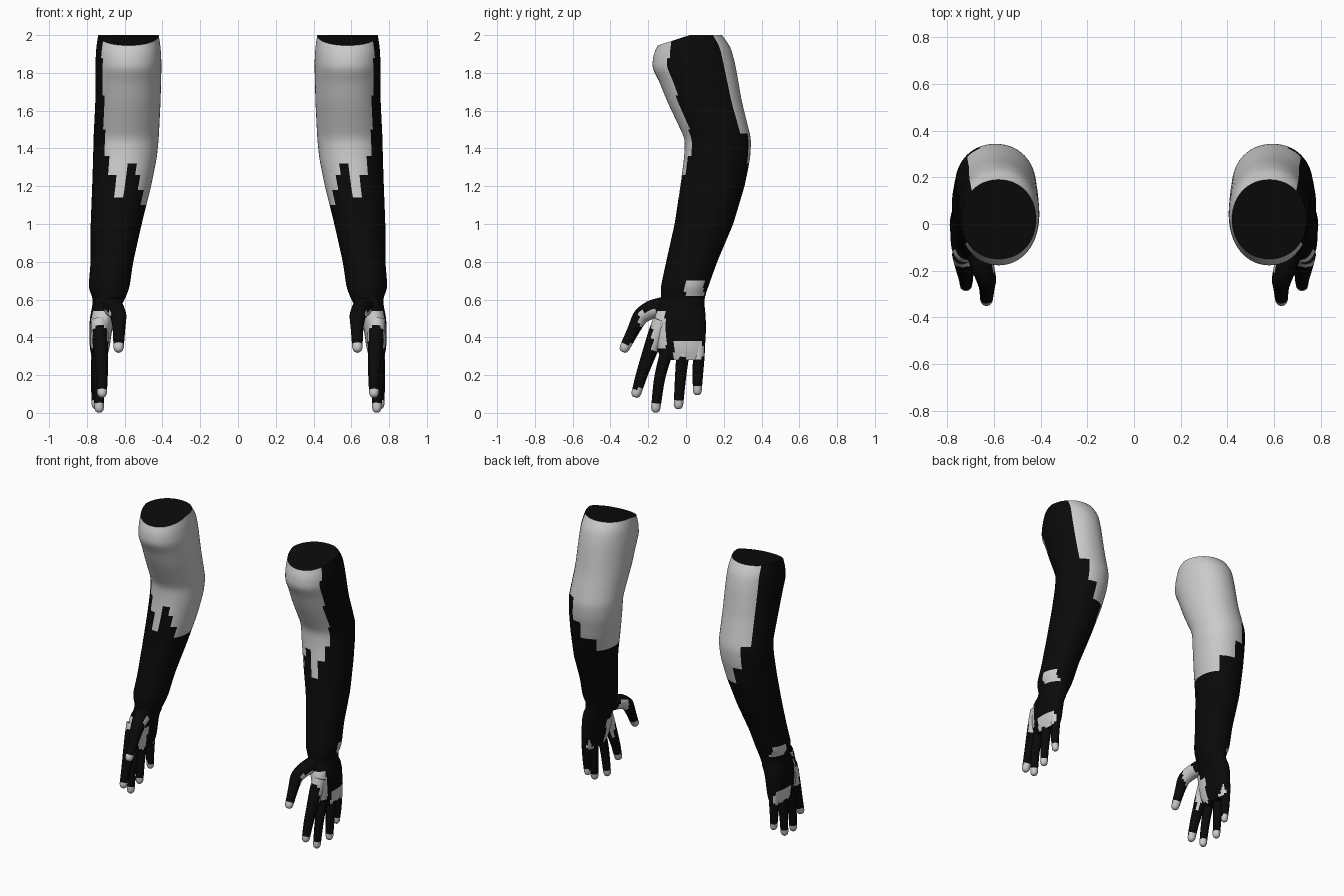
import bpy, bmesh, math
from mathutils import Vector

if "Cube" in bpy.data.objects:
    bpy.data.objects.remove(bpy.data.objects["Cube"])


def material(name, v):
    m = bpy.data.materials.new(name)
    m.diffuse_color = (v, v, v, 1)
    m.use_nodes = True
    m.node_tree.nodes["Principled BSDF"].inputs["Base Color"].default_value = m.diffuse_color
    return m


MATS = [material("black", 0.003), material("light_grey", 0.6)]

# arm outline: z, x min, x max, y min, y max
ARM = [(2.00, .42, .74, -.15, .19), (1.94, .41, .75, -.172, .235),
       (1.85, .405, .755, -.18, .26), (1.65, .41, .755, -.10, .295),
       (1.45, .42, .765, -.005, .345), (1.35, .43, .767, -.01, .34),
       (1.20, .46, .772, -.03, .31), (1.00, .51, .78, -.06, .25),
       (.80, .555, .78, -.105, .165), (.66, .575, .792, -.135, .115),
       (.60, .60, .765, -.13, .095), (.50, .655, .785, -.17, .105),
       (.42, .67, .787, -.17, .105), (.34, .68, .785, -.155, .10),
       (.28, .70, .77, -.13, .085)]

# upper sleeve edge: angle limit (0 outer, 90 back, 180 inner, 270 front), height
EDGE = [(45, 3), (70, 1.48), (90, 1.33), (130, 1.2), (218, 1.1), (236, 1.19),
        (250, 1.25), (262, 1.33), (284, 1.14), (298, 1.25), (308, 1.37)]

# light patches on the hand: x range, y range, z range
PATCHES = [((.70, .9), (-.005, .095), (.62, .71)), ((.70, .9), (-.065, .09), (.29, .38)),
           ((.64, .9), (-.25, -.11), (.46, .54)), ((.70, .9), (-.18, -.105), (.33, .46)),
           ((.5, .70), (-.18, -.06), (.27, .46)), ((.5, .66), (-.21, -.12), (.48, .57))]


def lerp_table(table, z):
    for a, b in zip(table, table[1:]):
        if a[0] >= z >= b[0]:
            t = (a[0] - z) / (a[0] - b[0])
            return [p + (q - p) * t for p, q in zip(a[1:], b[1:])]
    return list(table[0 if z > table[0][0] else -1][1:])


def in_patch(c):
    return any(all(lo <= v <= hi for v, (lo, hi) in zip(c, box)) for box in PATCHES)


def arm_is_light(angle, z):
    for limit, h in EDGE:
        if angle < limit:
            return z > h
    return angle < 325 and z > 1.37 + (angle - 308) / 17 * .55


def skin(name, rings, light):
    """Join rings of points into a closed, mirrored, smooth surface."""
    bm = bmesh.new()
    vs = [[bm.verts.new(p) for p in ring] for ring in rings]
    n = len(vs[0])
    for r in range(len(vs) - 1):
        for i in range(n):
            j = (i + 1) % n
            f = bm.faces.new((vs[r][i], vs[r + 1][i], vs[r + 1][j], vs[r][j]))
            f.material_index = int(light(r, i, f.calc_center_median()))
    bm.faces.new(vs[0])
    bottom = bm.faces.new(vs[-1][::-1])
    bottom.material_index = int(light(len(vs) - 2, 0, bottom.calc_center_median()))
    bmesh.ops.recalc_face_normals(bm, faces=bm.faces)
    me = bpy.data.meshes.new(name)
    bm.to_mesh(me)
    bm.free()
    for m in MATS:
        me.materials.append(m)
    ob = bpy.data.objects.new(name, me)
    bpy.context.collection.objects.link(ob)
    bpy.ops.object.select_all(action='DESELECT')
    ob.select_set(True)
    bpy.context.view_layer.objects.active = ob
    bpy.ops.object.shade_smooth_by_angle(angle=math.radians(50))
    ob.modifiers.new("mirror", 'MIRROR').use_mirror_merge = False
    return ob


# arms with palms
SEG, STEP = 64, .02
heights = [2 - STEP * i for i in range(87)]
rows = [lerp_table(ARM, z) for z in heights]
for _ in range(2):
    rows = [rows[0]] + [[(a + 2 * b + c) / 4 for a, b, c in zip(*rows[i - 1:i + 2])]
                        for i in range(1, len(rows) - 1)] + [rows[-1]]
arm_rings = []
for z, (x0, x1, y0, y1) in zip(heights, rows):
    power = .8 if z < .55 else .95
    ring = []
    for i in range(SEG):
        a = 2 * math.pi * i / SEG
        c, s = math.cos(a), math.sin(a)
        x = (x0 + x1) / 2 + (x1 - x0) / 2 * math.copysign(abs(c) ** power, c)
        y = (y0 + y1) / 2 + (y1 - y0) / 2 * math.copysign(abs(s) ** power, s)
        # the cut top slopes down to the front
        dip = .055 * min(1, max(0, (.02 - y) / .17)) * max(0, (z - 1.75) / .25)
        ring.append((x, y, z - dip))
    arm_rings.append(ring)


def arm_light(r, i, c):
    if c.z > 1:
        return arm_is_light((i + .5) * 360 / SEG, c.z)
    return in_patch(c)


skin("arm_and_palm", arm_rings, arm_light)


# fingers: x, y, z, radius along the path
FINGERS = {
    "thumb": [(.675, -.09, .565, .055), (.65, -.18, .55, .05), (.632, -.24, .515, .043),
              (.63, -.275, .445, .033), (.632, -.325, .345, .027)],
    "index_finger": [(.735, -.13, .49, .045), (.73, -.16, .41, .044), (.725, -.20, .30, .037),
                     (.72, -.235, .20, .031), (.72, -.263, .105, .026)],
    "middle_finger": [(.74, -.08, .38, .036), (.74, -.11, .30, .033),
                      (.74, -.142, .18, .029), (.735, -.16, .025, .025)],
    "ring_finger": [(.745, -.01, .38, .036), (.745, -.018, .30, .034),
                    (.75, -.03, .18, .029), (.75, -.04, .043, .025)],
    "little_finger": [(.74, .068, .38, .033), (.74, .068, .30, .031),
                      (.74, .062, .20, .028), (.735, .06, .115, .023)],
}


def finger(name, path):
    sides, cuts = 12, 6
    samples = []
    for a, b in zip(path, path[1:]):
        samples += [[p + (q - p) * k / cuts for p, q in zip(a, b)] for k in range(cuts)]
    samples.append(list(path[-1]))
    for _ in range(3):
        samples = [samples[0]] + [[(a + b + c) / 3 for a, b, c in zip(*samples[i - 1:i + 2])]
                                  for i in range(1, len(samples) - 1)] + [samples[-1]]
    # rounded end
    tip = Vector(samples[-1][:3])
    d = (tip - Vector(samples[-2][:3])).normalized()
    rad = samples[-1][3]
    for deg in (35, 65):
        t = math.radians(deg)
        samples.append([*(tip + d * rad * math.sin(t)), rad * math.cos(t)])
    rings = []
    for k, s in enumerate(samples):
        prev, nxt = samples[max(k - 1, 0)], samples[min(k + 1, len(samples) - 1)]
        along = (Vector(nxt[:3]) - Vector(prev[:3])).normalized()
        u = Vector((1, 0, 0))
        u = (u - along * u.dot(along)).normalized()
        v = along.cross(u)
        rings.append([Vector(s[:3]) + (u * math.cos(a) + v * math.sin(a)) * s[3]
                      for a in (2 * math.pi * i / sides for i in range(sides))])
    nail_z = tip.z + .022
    skin(name, rings, lambda r, i, c: c.z < nail_z or in_patch(c))


for finger_name, finger_path in FINGERS.items():
    finger(finger_name, finger_path)
